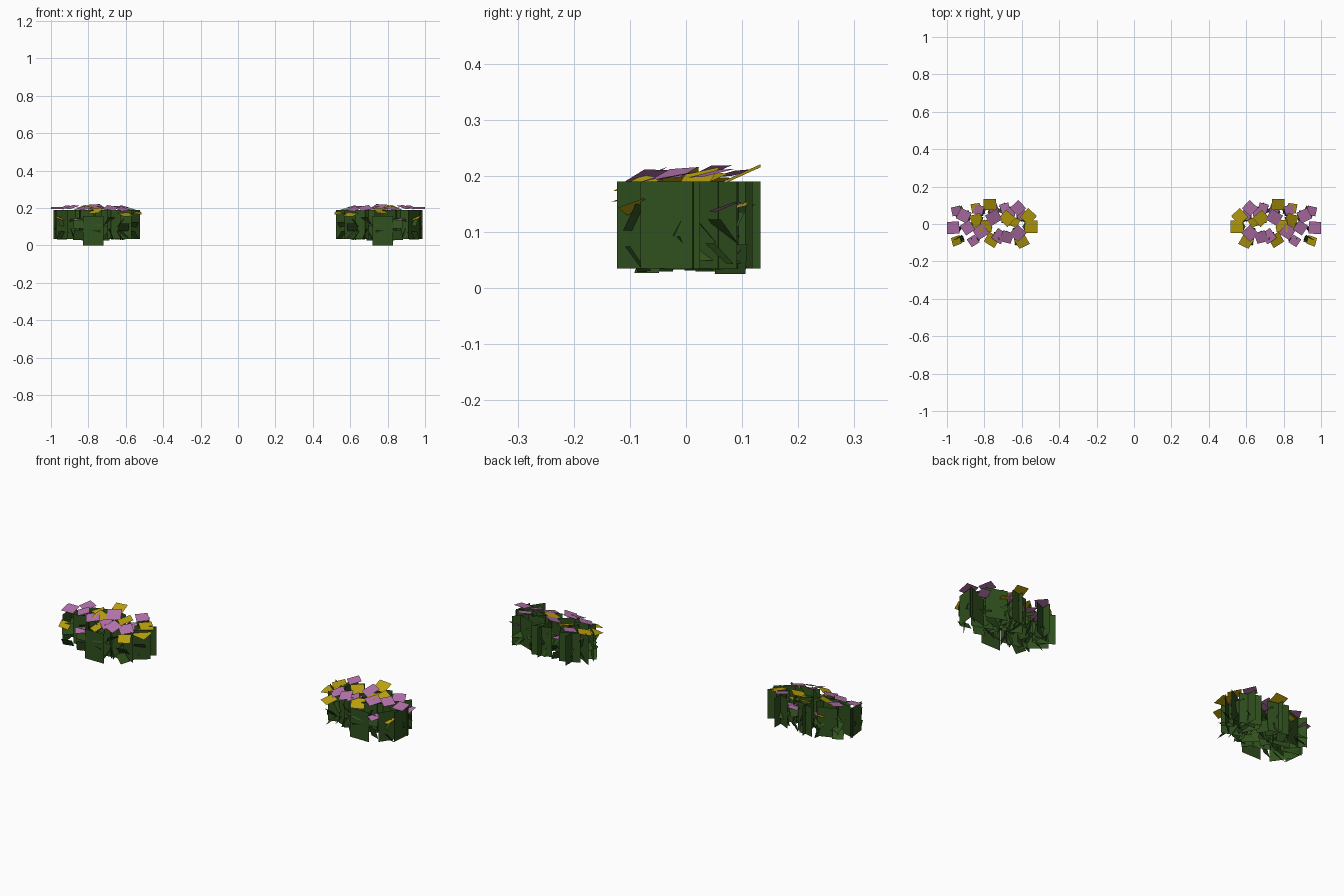
import bpy, bmesh, math, random
from mathutils import Matrix, Vector, Euler

if "Cube" in bpy.data.objects:
    bpy.data.objects.remove(bpy.data.objects["Cube"])

random.seed(7)


def material(name, rgb):
    m = bpy.data.materials.new(name)
    m.diffuse_color = (*rgb, 1.0)
    m.use_nodes = True
    m.node_tree.nodes["Principled BSDF"].inputs["Base Color"].default_value = m.diffuse_color
    return m


GREEN = material("leaf green", (0.029, 0.080, 0.013))
PINK = material("pink petal", (0.46, 0.17, 0.41))
YELLOW = material("yellow petal", (0.50, 0.36, 0.004))


def quad(bm, centre, w, h, rot):
    """Flat rectangle in its local xy plane, kept within the bed outline."""
    m = Matrix.Translation(centre) @ Euler(rot, 'XYZ').to_matrix().to_4x4()
    vs = []
    for sx, sy in ((-1, -1), (1, -1), (1, 1), (-1, 1)):
        p = m @ Vector((sx * w / 2, sy * h / 2, 0))
        p.x = min(1.0, max(0.512, p.x))
        p.y = min(0.133, max(-0.133, p.y))
        vs.append(bm.verts.new(p))
    bm.faces.new(vs)


def finish(bm, name, mat):
    """Right-hand part, mirrored to the left bed."""
    me = bpy.data.meshes.new(name)
    bm.to_mesh(me)
    bm.free()
    me.materials.append(mat)
    ob = bpy.data.objects.new(name, me)
    bpy.context.collection.objects.link(ob)
    mod = ob.modifiers.new("mirror", 'MIRROR')
    mod.use_axis[0] = True
    mod.use_mirror_merge = False


# Flower positions (x, y, z); low ones are smaller
pinks = [(0.91, 0.045, .205), (0.95, 0.07, .145), (0.967, -0.02, .20), (0.89, -0.02, .205),
         (0.83, 0.075, .145), (0.75, 0.075, .15), (0.69, 0.085, .145), (0.62, 0.085, .205),
         (0.60, 0.045, .15), (0.72, -0.065, .20), (0.68, -0.07, .20), (0.62, -0.05, .195),
         (0.82, -0.04, .20), (0.75, 0.035, .205), (0.86, -0.09, .14), (0.66, 0.065, .145)]
yellows = [(0.77, 0.105, .205), (0.845, 0.085, .145), (0.68, 0.03, .195), (0.79, -0.01, .20),
           (0.84, 0.02, .195), (0.64, 0.01, .15), (0.565, 0.04, .19), (0.55, -0.015, .175),
           (0.95, -0.09, .145), (0.76, -0.085, .185), (0.60, -0.095, .165)]

for name, mat, spots in (("pink_flowers", PINK, pinks), ("yellow_flowers", YELLOW, yellows)):
    bm = bmesh.new()
    for p in spots:
        s = random.uniform(0.060, 0.072) if p[2] > 0.16 else 0.050
        tilt = math.radians(random.uniform(10, 28))
        # petals lean away from the viewer or sideways
        turn = Euler((tilt, 0, random.uniform(-1.2, 1.2))).to_matrix() \
            @ Euler((0, 0, random.uniform(0, 1.57))).to_matrix()
        quad(bm, p, s, s, turn.to_euler('XYZ'))
    finish(bm, name, mat)

# Upright foliage cards (x, y, yaw in degrees)
cards = [(0.935, 0.0, 15), (0.975, -0.028, 84), (0.92, 0.05, 50), (0.88, 0.075, -20),
         (0.77, 0.105, 15), (0.77, 0.08, 85), (0.62, 0.085, 25), (0.57, 0.04, -30),
         (0.565, -0.015, -40), (0.62, -0.045, 20), (0.66, 0.03, 65), (0.68, -0.065, -12),
         (0.72, -0.05, 40), (0.82, -0.05, 25), (0.82, 0.0, -60), (0.88, -0.03, -20),
         (0.85, 0.02, 10), (0.75, 0.025, -25), (0.61, 0.08, 88), (0.94, -0.08, 55)]
bm = bmesh.new()
for x, y, a in cards:
    quad(bm, (x, y, 0.1125), 0.106, 0.155, (math.pi / 2, 0, math.radians(a)))
quad(bm, (0.775, -0.091, 0.078), 0.11, 0.156, (math.pi / 2, 0, 0))   # low front card
finish(bm, "foliage_cards", GREEN)

# Small slanted leaves under the flowers
bm = bmesh.new()
for x, y, z in pinks + yellows:
    for zz in (random.uniform(0.05, 0.07), random.uniform(0.09, 0.13)):
        quad(bm, (x * 0.93 + 0.053, y * 0.95, zz), 0.055, 0.055,
             (math.radians(random.uniform(40, 75)), 0, random.uniform(0, 6.28)))
finish(bm, "small_leaves", GREEN)
